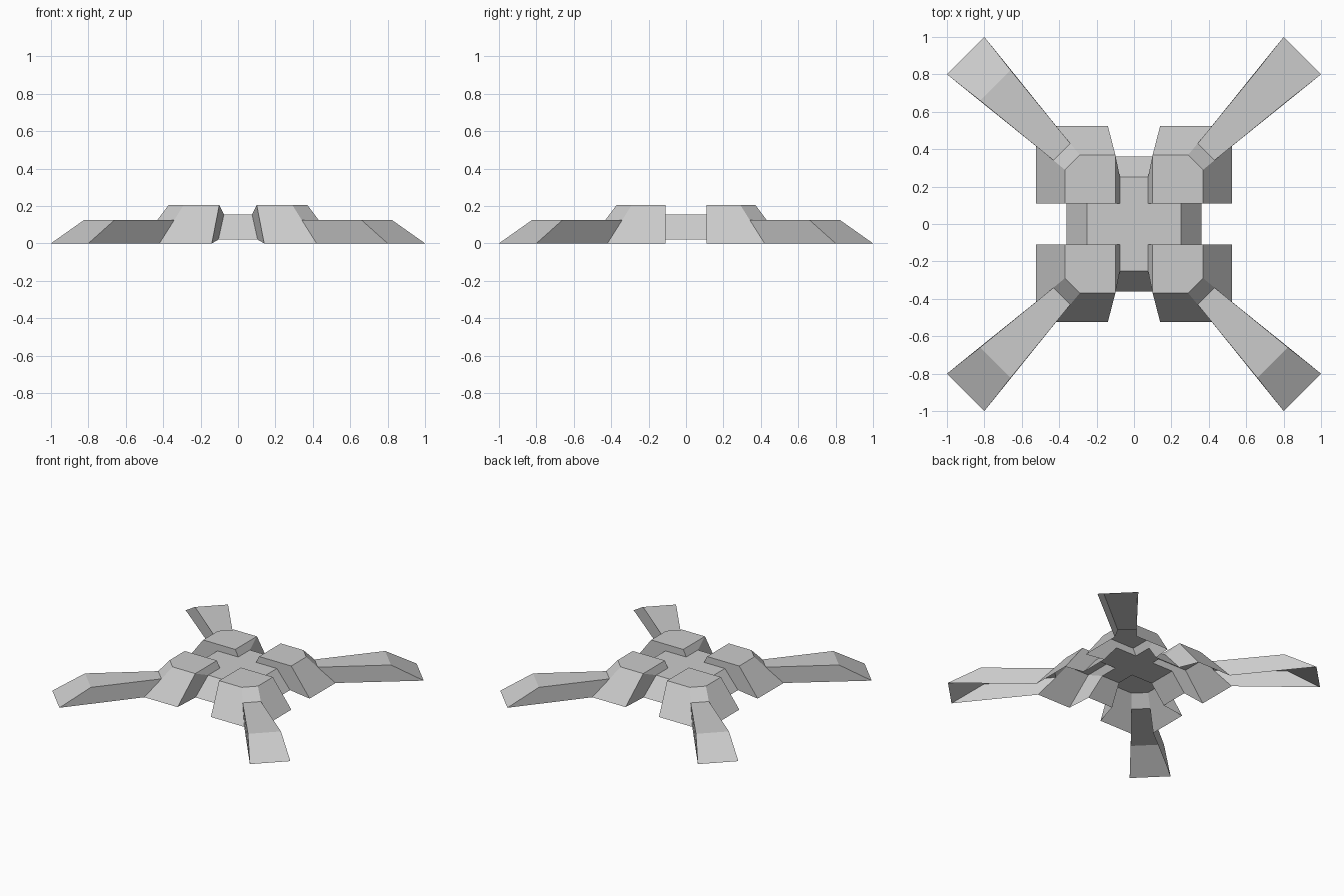
import bpy, bmesh

if "Cube" in bpy.data.objects:
    bpy.data.objects.remove(bpy.data.objects["Cube"])

TOP, DECK, LEG, LIP = 0.206, 0.155, 0.125, 0.02   # key heights


def quarter_shell(name, faces):
    """Open-bottomed shell from faces of one quarter, mirrored in x and y. First face points up."""
    bm = bmesh.new()
    for pts in faces:
        bm.faces.new([bm.verts.new(p) for p in pts])
    bmesh.ops.remove_doubles(bm, verts=bm.verts[:], dist=1e-4)
    bmesh.ops.recalc_face_normals(bm, faces=bm.faces[:])
    bm.faces.ensure_lookup_table()
    if bm.faces[0].normal.z < 0:
        bmesh.ops.reverse_faces(bm, faces=bm.faces[:])
    mesh = bpy.data.meshes.new(name)
    bm.to_mesh(mesh)
    bm.free()
    obj = bpy.data.objects.new(name, mesh)
    bpy.context.collection.objects.link(obj)
    mirror = obj.modifiers.new("mirror", 'MIRROR')
    mirror.use_axis = (True, True, False)
    mirror.merge_threshold = 0.0005
    return obj


# Cross-shaped deck with sloping arm ends
g = (0.075, 0.11, DECK)
fy, ey = (0.075, 0.25, DECK), (0.105, 0.36, LIP)
fx, ex = (0.25, 0.11, DECK), (0.36, 0.11, LIP)
quarter_shell("central_deck", [
    [(0, 0, DECK), (0.075, 0, DECK), g, (0, 0.11, DECK)],
    [(0.075, 0, DECK), (0.25, 0, DECK), fx, g],
    [(0, 0.11, DECK), g, fy, (0, 0.25, DECK)],
    [(0, 0.25, DECK), fy, ey, (0, 0.36, LIP)],
    [(0.25, 0, DECK), (0.36, 0, LIP), ex, fx],
])

# Raised corner blocks with a chamfered outer corner
a, b, d = (0.10, 0.11, TOP), (0.10, 0.37, TOP), (0.37, 0.11, TOP)
cy, cx = (0.29, 0.37, TOP), (0.37, 0.29, TOP)
base_c, base_d = (0.14, 0.525, 0), (0.525, 0.11, 0)
base_y, base_x = (0.42, 0.525, 0), (0.525, 0.42, 0)
py, px = (0.341, 0.431, LEG), (0.431, 0.341, LEG)
quarter_shell("corner_blocks", [
    [a, d, cx, cy, b],
    [b, cy, py, base_y, base_c],
    [d, base_d, base_x, px, cx],
    [cy, cx, px, py],
    [a, b, fy, g],
    [b, base_c, ey, fy],
    [a, g, fx, ex, base_d, d],
])

# Flaring diagonal legs with sloping toes
ky, kx = (0.66, 0.823, LEG), (0.823, 0.66, LEG)
ty, tx = (0.80, 1.0, 0), (1.0, 0.80, 0)
quarter_shell("diagonal_legs", [
    [py, px, kx, ky],
    [ky, kx, tx, ty],
    [py, ky, ty, base_y],
    [px, base_x, tx, kx],
])
